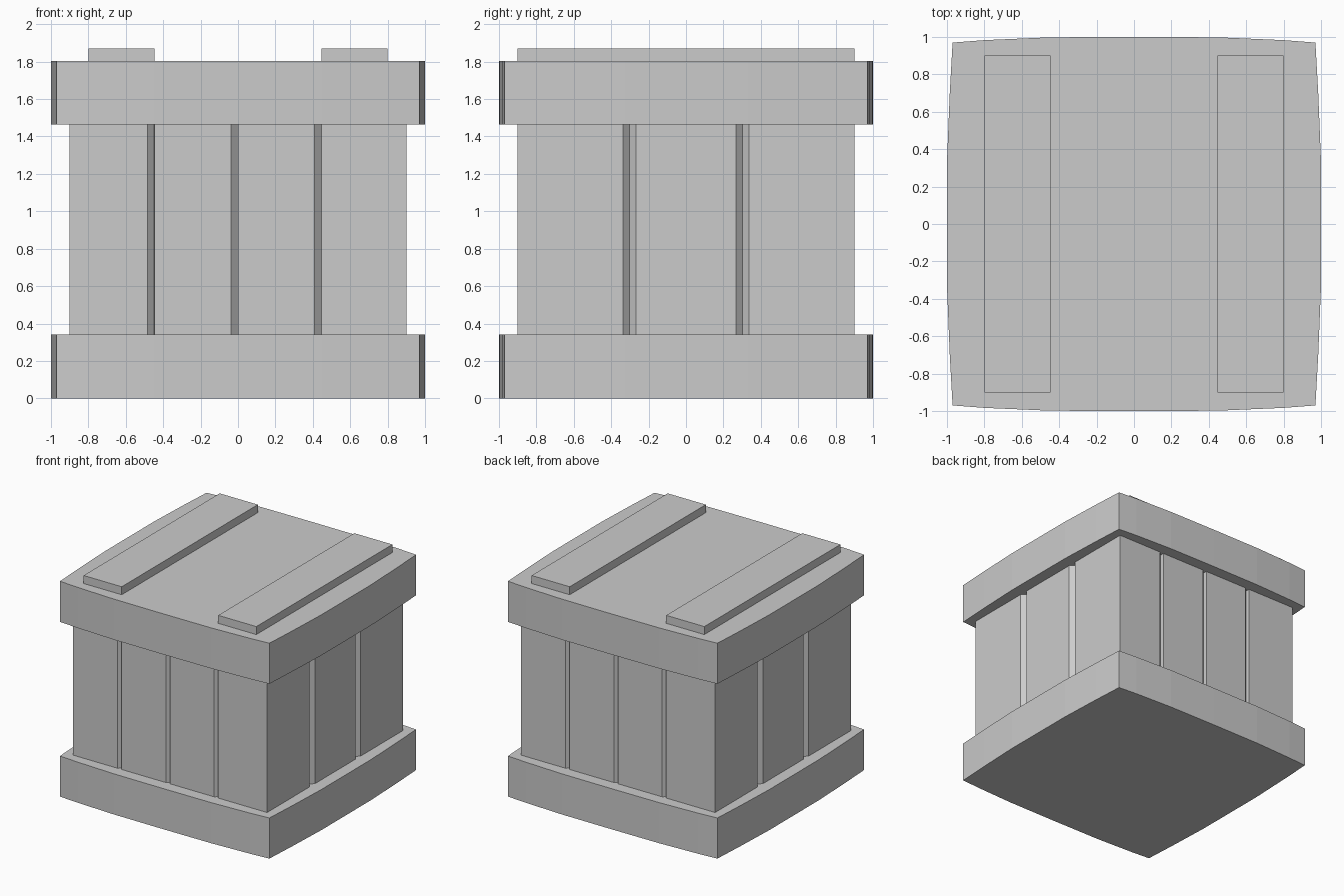
import bpy, bmesh

if "Cube" in bpy.data.objects:
    bpy.data.objects.remove(bpy.data.objects["Cube"])


def prism(name, outline, z0, z1):
    """Extrude a closed counter-clockwise outline from z0 to z1."""
    bm = bmesh.new()
    low = [bm.verts.new((x, y, z0)) for x, y in outline]
    high = [bm.verts.new((x, y, z1)) for x, y in outline]
    n = len(outline)
    bm.faces.new(low[::-1])
    bm.faces.new(high)
    for i in range(n):
        j = (i + 1) % n
        bm.faces.new((low[i], low[j], high[j], high[i]))
    mesh = bpy.data.meshes.new(name)
    bm.to_mesh(mesh)
    bm.free()
    obj = bpy.data.objects.new(name, mesh)
    bpy.context.collection.objects.link(obj)
    return obj


def with_half_turn(half):
    return half + [(-x, -y) for x, y in half]


# Bowed bands around the bottom and the lid
front = [(-0.97, -0.97), (-0.8, -0.983), (-0.45, -0.998), (0, -1),
         (0.45, -0.998), (0.8, -0.983)]
right = [(0.97, -0.97), (0.985, -0.7), (1, -0.33), (1, 0.33), (0.985, 0.7)]
band = with_half_turn(front + right)
prism("bottom_band", band, 0, 0.34)
prism("lid_band", band, 1.463, 1.803)

# Planked body with grooves: three on front and back, two on each side
depth = 0.035
half = [(-0.9, -0.9)]
for x in (-0.447, 0, 0.447):
    half += [(x - 0.037, -0.9), (x - 0.001, -0.9 + depth), (x, -0.9)]
half.append((0.9, -0.9))
for y in (-0.302, 0.302):
    half += [(0.9, y - 0.036), (0.9 - depth, y), (0.9, y + 0.036)]
prism("plank_body", with_half_turn(half), 0.3, 1.5)

# Two battens across the lid
for side, name in ((-1, "left_batten"), (1, "right_batten")):
    a, b = sorted((side * 0.447, side * 0.8))
    prism(name, [(a, -0.9), (b, -0.9), (b, 0.9), (a, 0.9)], 1.78, 1.87)
